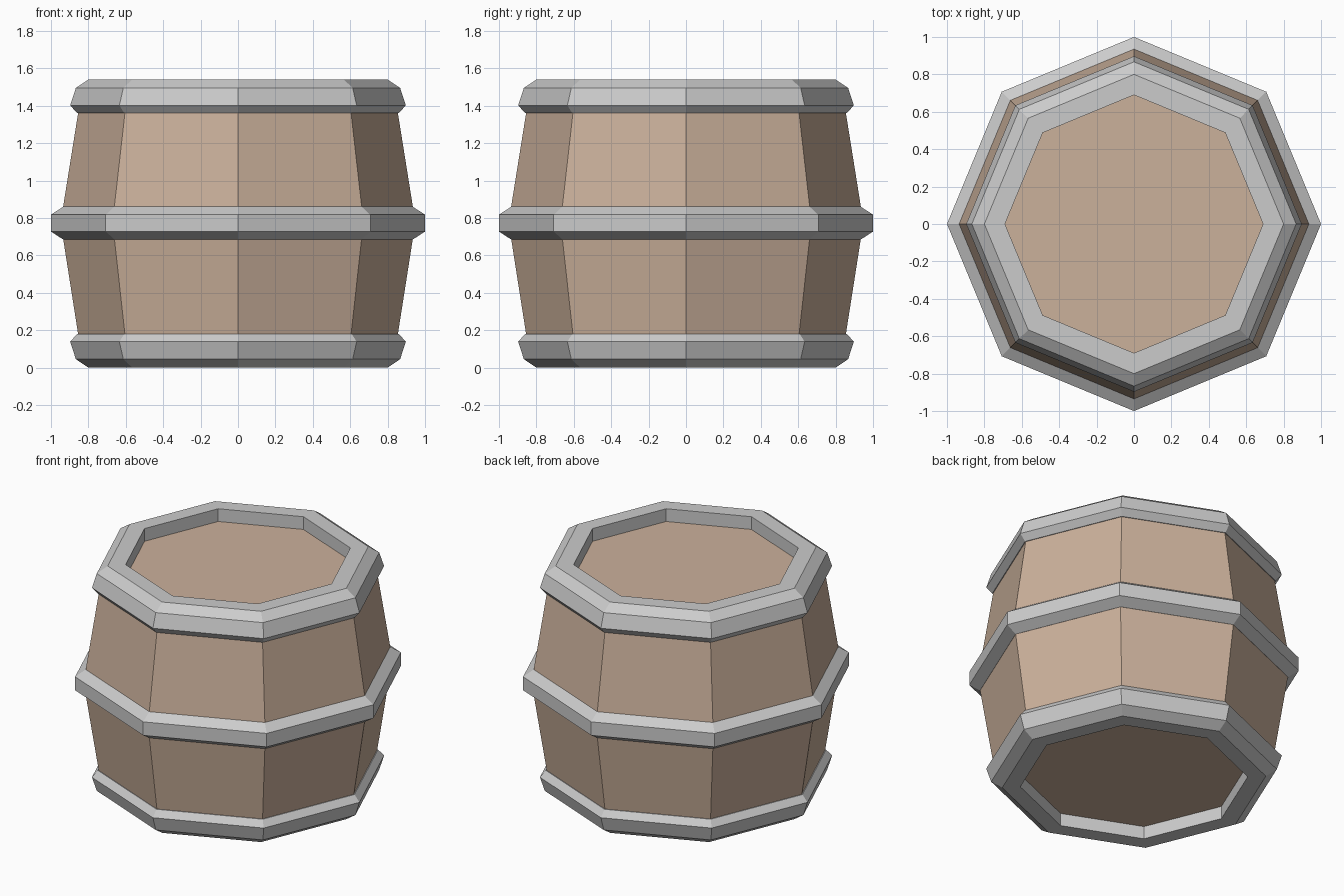
import bpy, bmesh
from math import cos, sin, pi

if "Cube" in bpy.data.objects:
    bpy.data.objects.remove(bpy.data.objects["Cube"])

SIDES = 8

wood = bpy.data.materials.new("wood")
wood.diffuse_color = (0.60, 0.44, 0.33, 1)
wood.use_nodes = True
wood.node_tree.nodes["Principled BSDF"].inputs["Base Color"].default_value = wood.diffuse_color


def lathe(name, profile, closed=True, material=None):
    """Revolve (radius, z) points into an octagonal solid: a closed ring or a capped body."""
    bm = bmesh.new()
    loops = [[bm.verts.new((r * cos(2 * pi * i / SIDES), r * sin(2 * pi * i / SIDES), z))
              for i in range(SIDES)] for r, z in profile]
    pairs = list(zip(loops, loops[1:]))
    if closed:
        pairs.append((loops[-1], loops[0]))
    else:
        bm.faces.new(loops[0])
        bm.faces.new(loops[-1])
    for a, b in pairs:
        for i in range(SIDES):
            j = (i + 1) % SIDES
            bm.faces.new((a[i], a[j], b[j], b[i]))
    bmesh.ops.recalc_face_normals(bm, faces=bm.faces)
    mesh = bpy.data.meshes.new(name)
    bm.to_mesh(mesh)
    bm.free()
    obj = bpy.data.objects.new(name, mesh)
    bpy.context.collection.objects.link(obj)
    if material:
        mesh.materials.append(material)
    return obj


H = 1.54

# Wooden staves with recessed lid and base as end caps
lathe("barrel_body",
      [(0.70, 0.085), (0.84, 0.085), (0.855, 0.18), (0.935, 0.69), (0.935, 0.86),
       (0.855, 1.36), (0.84, H - 0.085), (0.70, H - 0.085)],
      closed=False, material=wood)

# End hoops, mirrored top to bottom
rim = [(0.69, 0.0), (0.80, 0.0), (0.867, 0.045), (0.897, 0.138), (0.86, 0.18),
       (0.80, 0.18), (0.69, 0.10)]
lathe("bottom_hoop", rim)
lathe("top_hoop", [(r, H - z) for r, z in rim])

# Middle hoop
lathe("middle_hoop", [(0.90, 0.685), (0.935, 0.685), (1.0, 0.727), (1.0, 0.817),
                      (0.935, 0.86), (0.90, 0.86)])
